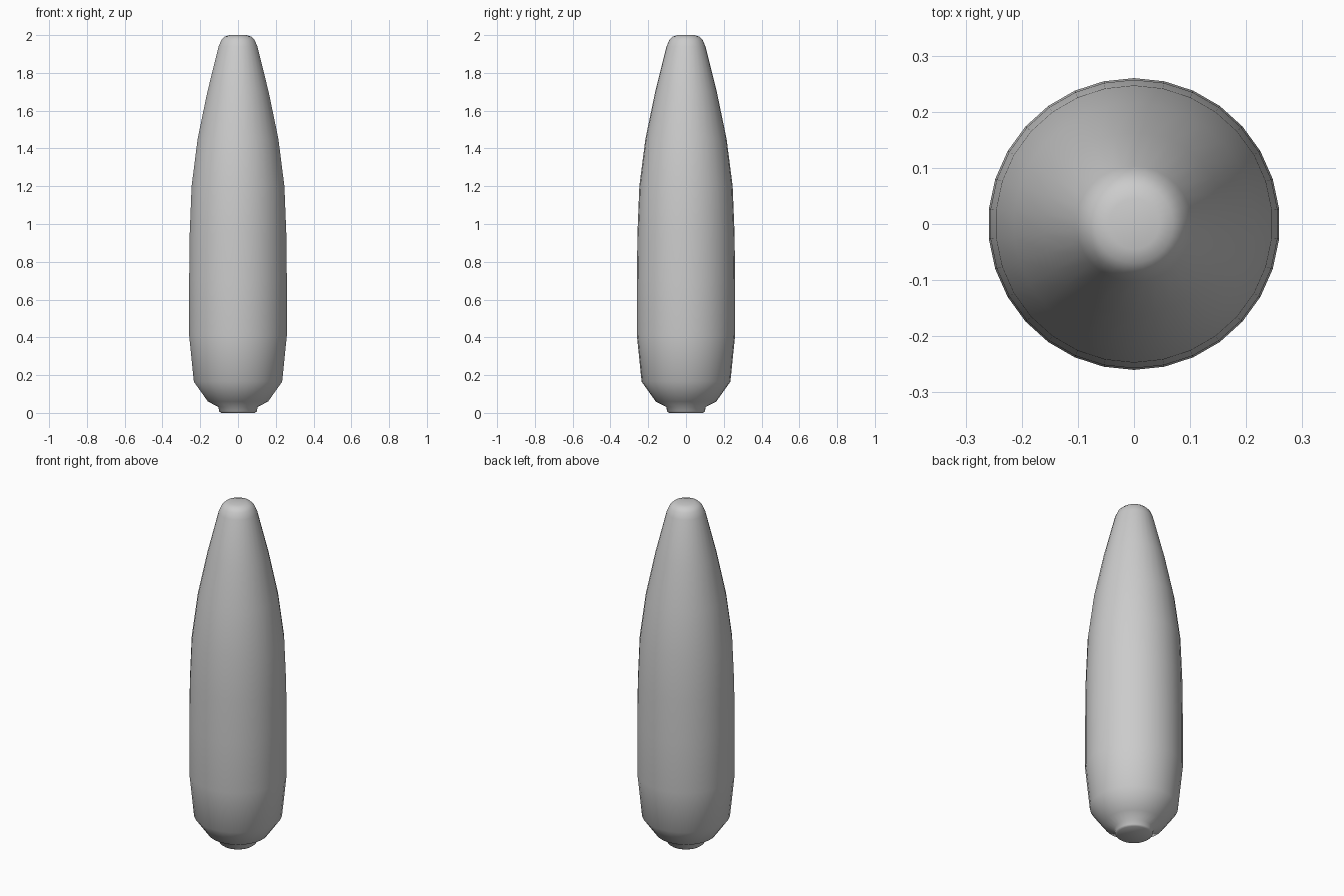
import bpy, bmesh, math

if "Cube" in bpy.data.objects:
    bpy.data.objects.remove(bpy.data.objects["Cube"])

SIDES = 30

# Radius / height profile from base to tip
profile = [(0.09, 0.0), (0.10, 0.008), (0.105, 0.032), (0.16, 0.06),
           (0.235, 0.165), (0.26, 0.41), (0.26, 0.70), (0.257, 0.95),
           (0.247, 1.20), (0.215, 1.45), (0.163, 1.70), (0.103, 1.94),
           (0.088, 1.975), (0.07, 1.992), (0.045, 2.0)]

# Lathe the profile with a corner on the y axis
bm = bmesh.new()
rings = []
for r, z in profile:
    ring = []
    for i in range(SIDES):
        a = math.pi / 2 + 2 * math.pi * i / SIDES
        ring.append(bm.verts.new((r * math.cos(a), r * math.sin(a), z)))
    rings.append(ring)
for lo, hi in zip(rings, rings[1:]):
    for i in range(SIDES):
        j = (i + 1) % SIDES
        bm.faces.new((lo[i], lo[j], hi[j], hi[i]))

# Flat base and tip caps
bm.faces.new(rings[0][::-1])
bm.faces.new(rings[-1])

mesh = bpy.data.meshes.new("tapered_body")
bm.to_mesh(mesh)
bm.free()
body = bpy.data.objects.new("tapered_body", mesh)
bpy.context.collection.objects.link(body)

# Smooth shading, crisp around the base foot
bpy.context.view_layer.objects.active = body
body.select_set(True)
bpy.ops.object.shade_smooth_by_angle(angle=math.radians(60))
